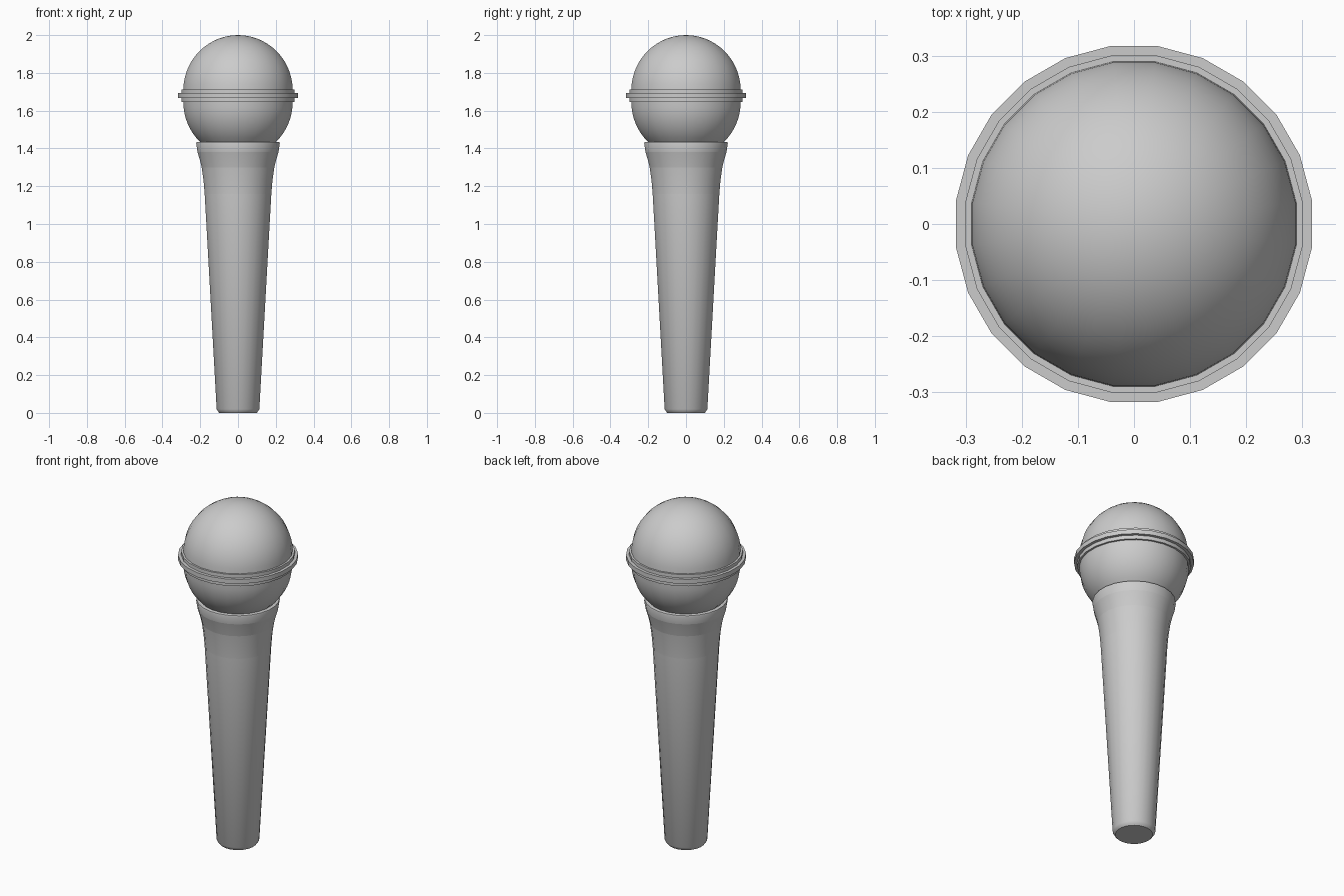
import bpy, math

if "Cube" in bpy.data.objects:
    bpy.data.objects.remove(bpy.data.objects["Cube"])

SIDES = 24
grey = bpy.data.materials.new("light_grey")
grey.use_nodes = True
COLOUR = (0.6, 0.6, 0.6, 1)
grey.diffuse_color = COLOUR
grey.node_tree.nodes["Principled BSDF"].inputs["Base Color"].default_value = COLOUR


def lathe(name, profile):
    """Revolve (radius, height) points, listed bottom to top, around z."""
    verts, rings, faces = [], [], []
    for r, z in profile:
        start = len(verts)
        if r == 0:
            verts.append((0, 0, z))
            rings.append([start] * SIDES)
            continue
        for i in range(SIDES):
            a = math.tau * (i + 0.5) / SIDES
            verts.append((r * math.cos(a), r * math.sin(a), z))
        rings.append(list(range(start, start + SIDES)))
    for low, high in zip(rings, rings[1:]):
        for i in range(SIDES):
            j = (i + 1) % SIDES
            quad = [low[i], low[j], high[j], high[i]]
            faces.append(list(dict.fromkeys(quad)))
    mesh = bpy.data.meshes.new(name)
    mesh.from_pydata(verts, [], faces)
    mesh.materials.append(grey)
    obj = bpy.data.objects.new(name, mesh)
    bpy.context.collection.objects.link(obj)
    bpy.ops.object.select_all(action="DESELECT")
    obj.select_set(True)
    bpy.context.view_layer.objects.active = obj
    bpy.ops.object.shade_smooth_by_angle(angle=math.radians(30))
    return obj


def arc(radius, centre, start, end, steps):
    """Points of a circular arc between two elevations in degrees."""
    points = []
    for i in range(steps + 1):
        a = math.radians(start + (end - start) * i / steps)
        r = radius * math.cos(a)
        points.append((r if r > 1e-6 else 0, centre + radius * math.sin(a)))
    return points


# Tapered handle with a bevelled foot
lathe("handle", [(0, 0), (0.1, 0), (0.106, 0.007), (0.114, 0.02), (0.178, 1.16)])

# Flared neck, in three bands
lathe("neck_lower_band", [(0.178, 1.16), (0.184, 1.23), (0.194, 1.30)])
lathe("neck_middle_band", [(0.194, 1.30), (0.204, 1.34), (0.216, 1.38)])
lathe("neck_rim", [(0.216, 1.38), (0.223, 1.425), (0.221, 1.433), (0.212, 1.435), (0, 1.435)])

# Grille halves
lathe("grille_lower", arc(0.292, 1.645, -46, 0, 8))
lathe("grille_upper", arc(0.292, 1.708, 0, 90, 14))

# Stepped band around the grille
lathe("grille_band", [(0.285, 1.645), (0.303, 1.645), (0.303, 1.667), (0.32, 1.667),
                      (0.32, 1.693), (0.303, 1.693), (0.303, 1.713), (0.285, 1.713)])
